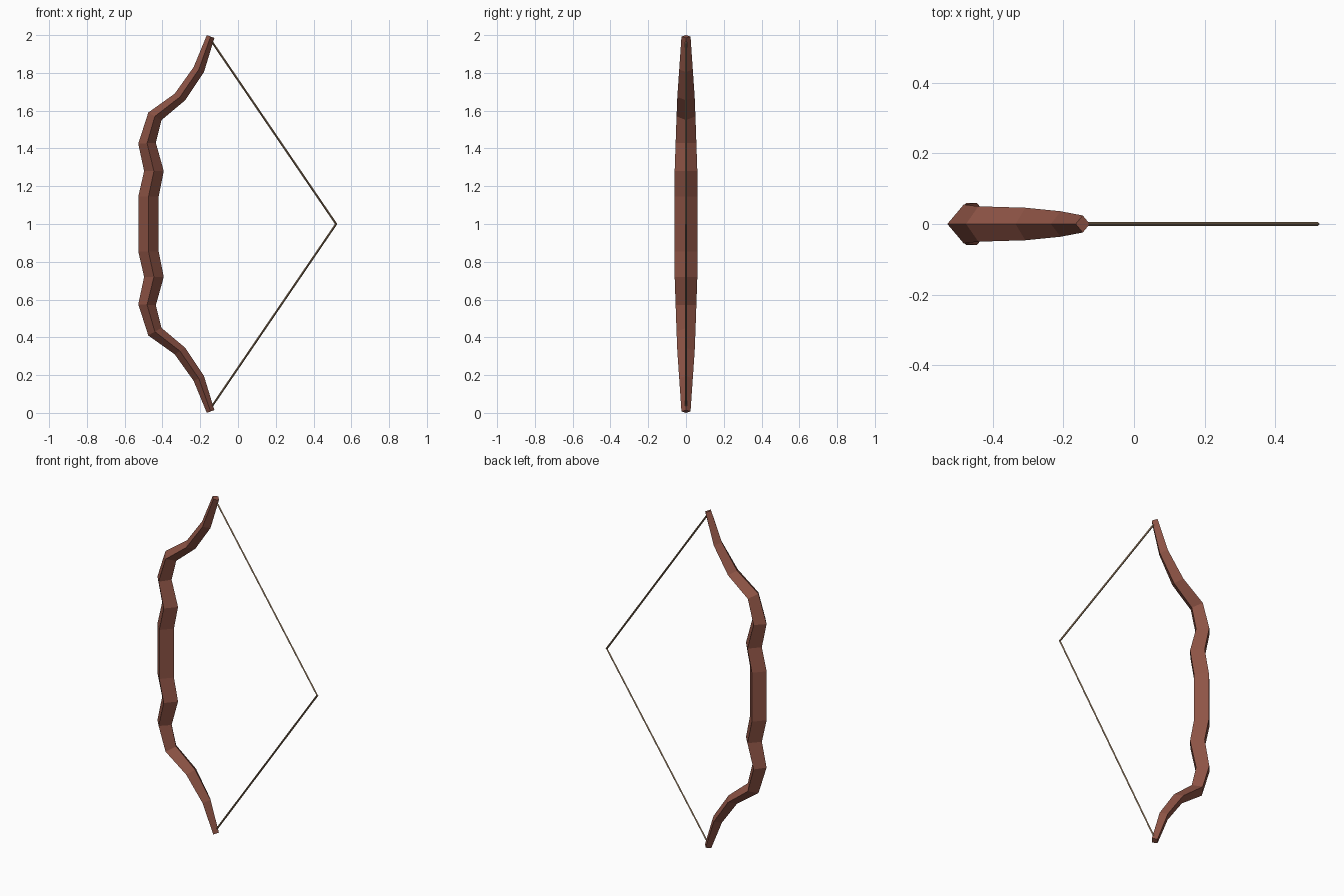
import bpy
import bmesh

if "Cube" in bpy.data.objects:
    bpy.data.objects.remove(bpy.data.objects["Cube"])


def material(name, rgb):
    m = bpy.data.materials.new(name)
    m.diffuse_color = (*rgb, 1)
    m.use_nodes = True
    m.node_tree.nodes["Principled BSDF"].inputs["Base Color"].default_value = m.diffuse_color
    return m


def loft(name, stations, mat):
    """Diamond sections: (left x, left z, right x, right z, half width in y)."""
    bm = bmesh.new()
    rings = []
    for lx, lz, rx, rz, w in stations:
        mx, mz = (lx + rx) / 2, (lz + rz) / 2
        pts = [(lx, 0, lz), (mx, -w, mz), (rx, 0, rz), (mx, w, mz)]
        rings.append([bm.verts.new(p) for p in pts])
    for a, b in zip(rings, rings[1:]):
        for i in range(4):
            j = (i + 1) % 4
            bm.faces.new((a[i], a[j], b[j], b[i]))
    bm.faces.new(rings[0])
    bm.faces.new(rings[-1])
    bmesh.ops.recalc_face_normals(bm, faces=bm.faces)
    me = bpy.data.meshes.new(name)
    bm.to_mesh(me)
    bm.free()
    me.materials.append(mat)
    ob = bpy.data.objects.new(name, me)
    bpy.context.collection.objects.link(ob)
    return ob


def mirrored(upper):
    """Add the lower half by reflecting the stations about z = 1."""
    return upper + [(a, 2 - b, c, 2 - d, w) for a, b, c, d, w in reversed(upper)]


wood = material("reddish_wood", (0.27, 0.088, 0.06))
cord = material("tan_cord", (0.27, 0.18, 0.105))

# Recurved stave, from the upper tip down to the grip
stave = [
    (-0.165, 2.00, -0.125, 1.985, 0.024),
    (-0.235, 1.83, -0.18, 1.805, 0.036),
    (-0.335, 1.69, -0.28, 1.655, 0.046),
    (-0.475, 1.59, -0.405, 1.55, 0.050),
    (-0.528, 1.425, -0.435, 1.43, 0.055),
    (-0.497, 1.28, -0.393, 1.28, 0.060),
    (-0.528, 1.145, -0.42, 1.145, 0.060),
]
loft("bow_stave", mirrored(stave), wood)

# Drawn string, mitred at the nocking point
string = [
    (-0.148, 1.97, -0.135, 1.97, 0.0055),
    (0.513, 1.0, 0.526, 1.0, 0.0055),
]
loft("bow_string", string + [(-0.148, 0.03, -0.135, 0.03, 0.0055)], cord)
